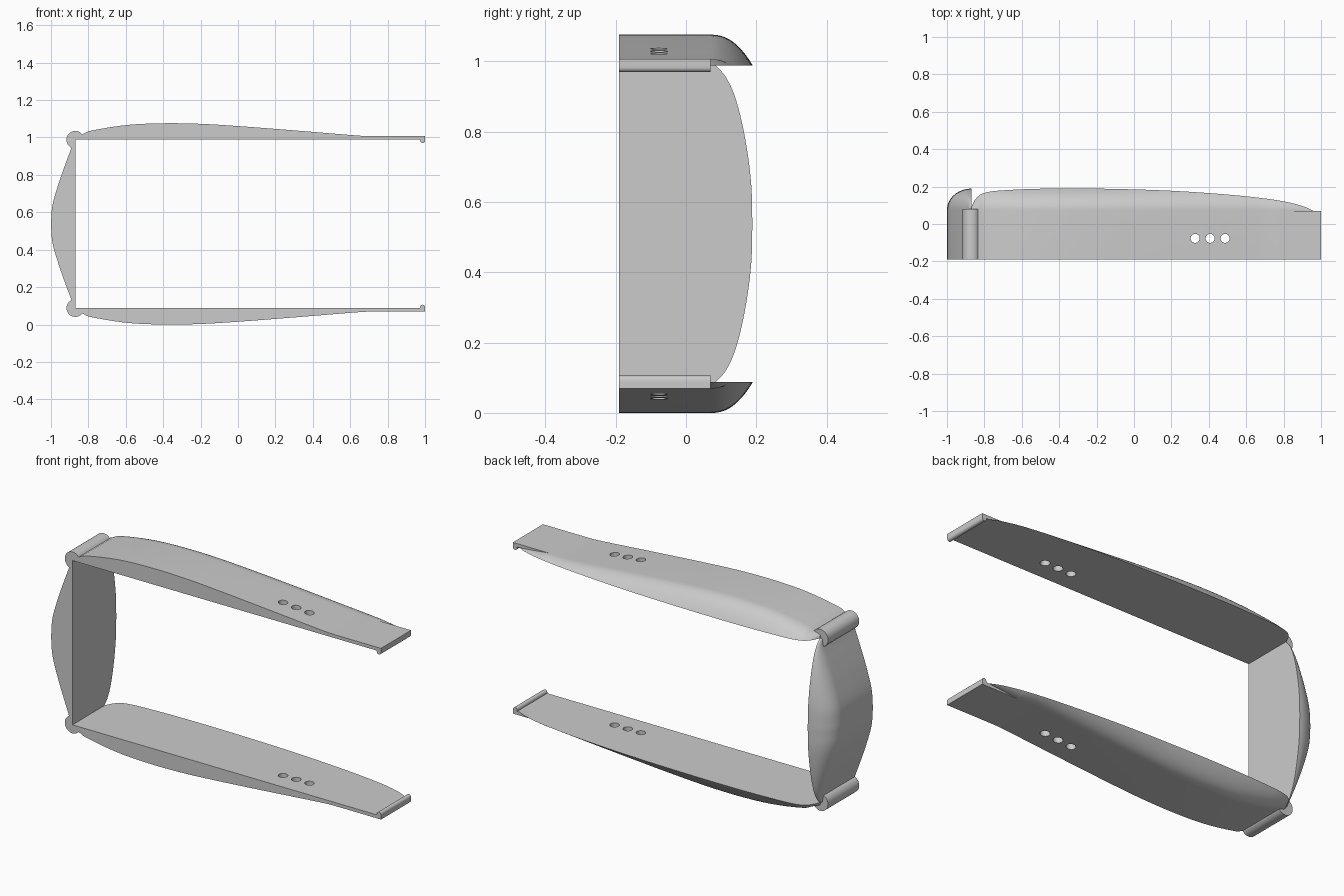
import bpy, bmesh, math

cube = bpy.data.objects.get("Cube")
if cube:
    bpy.data.objects.remove(cube, do_unlink=True)

MID, INNER, BACK = 0.538, 0.988, -0.19   # mirror height, arm inner plane, flat side
HINGE_X = -0.87

grey = bpy.data.materials.new("plain grey")
grey.use_nodes = True
grey.diffuse_color = (0.6, 0.6, 0.6, 1)
grey.node_tree.nodes["Principled BSDF"].inputs["Base Color"].default_value = (0.6, 0.6, 0.6, 1)


def curve(keys, t):
    """Smooth interpolation through (position, value) keys."""
    t = min(max(t, keys[0][0]), keys[-1][0])
    i = max(k for k in range(len(keys) - 1) if keys[k][0] <= t)

    def slope(k):
        a, b = keys[max(k - 1, 0)], keys[min(k + 1, len(keys) - 1)]
        return (b[1] - a[1]) / (b[0] - a[0])
    (x0, y0), (x1, y1) = keys[i], keys[i + 1]
    w = x1 - x0
    s = (t - x0) / w
    return (y0 * (1 + 2 * s) * (1 - s) ** 2 + y1 * s * s * (3 - 2 * s)
            + w * s * (1 - s) * (slope(i) * (1 - s) - slope(i + 1) * s))


def finish(bm, name):
    bmesh.ops.remove_doubles(bm, verts=bm.verts, dist=1e-5)
    bmesh.ops.dissolve_degenerate(bm, edges=bm.edges, dist=1e-5)
    bmesh.ops.recalc_face_normals(bm, faces=bm.faces)
    mesh = bpy.data.meshes.new(name)
    bm.to_mesh(mesh)
    bm.free()
    mesh.materials.append(grey)
    obj = bpy.data.objects.new(name, mesh)
    bpy.context.collection.objects.link(obj)
    return obj


def loft(name, rings):
    bm = bmesh.new()
    loops = [[bm.verts.new(p) for p in ring] for ring in rings]
    n = len(loops[0])
    for a, b in zip(loops, loops[1:]):
        for i in range(n):
            j = (i + 1) % n
            bm.faces.new((a[i], a[j], b[j], b[i]))
    bm.faces.new(loops[0])
    bm.faces.new(loops[-1])
    return finish(bm, name)


def section(height, side_height, start, edge, power, root):
    """Flat slab whose far side rolls down to the inner plane."""
    pts = [(BACK, 0), (BACK, height), (start, height)]
    for k in range(15):
        u = math.sin(math.pi / 2 * k / 14)
        pts.append((start + (edge - start) * u, side_height * max(0, 1 - u ** power) ** root))
    return pts


def smooth(obj):
    bpy.ops.object.select_all(action="DESELECT")
    obj.select_set(True)
    bpy.context.view_layer.objects.active = obj
    bpy.ops.object.shade_smooth_by_angle(angle=math.radians(30))


def prism(name, profile, y1):
    return loft(name, [[(x, y, z) for x, z in profile] for y in (BACK, y1)])


# Arm thickness and outline along its length
arm_height = [(-0.87, 0.018), (-0.83, 0.03), (-0.8, 0.045), (-0.6, 0.078), (-0.4, 0.088),
              (-0.2, 0.085), (0, 0.073), (0.3, 0.05), (0.66, 0.021), (0.72, 0.019), (1, 0.019)]
arm_edge = [(-0.87, 0.09), (-0.85, 0.13), (-0.81, 0.163), (-0.7, 0.18), (-0.4, 0.19), (0, 0.185),
            (0.3, 0.172), (0.6, 0.148), (0.8, 0.121), (0.91, 0.093), (0.96, 0.07)]
stations = sorted({-0.87 + 0.01 * i for i in range(188)} | {-0.865, -0.855})
stations[-1] = 1.0


def build_arm(prefix, place):
    rings = []
    for x in stations:
        h = curve(arm_height, x)
        fade = min(1, max(0, (0.96 - x) / 0.18))
        pts = section(h, h * fade, 0.07, curve(arm_edge, x), 2.3, 1)
        rings.append([(x, y, place(INNER + d)) for y, d in pts])
    arm = loft(prefix + "_arm", rings)

    # Three adjustment holes
    bm = bmesh.new()
    for x in (0.327, 0.407, 0.487):
        made = bmesh.ops.create_cone(bm, cap_ends=True, segments=32,
                                     radius1=0.024, radius2=0.024, depth=0.4)
        bmesh.ops.translate(bm, verts=made["verts"], vec=(x, -0.077, place(INNER)))
    cutter = finish(bm, prefix + "_hole_cutter")
    cutter.hide_render = True
    cut = arm.modifiers.new("holes", "BOOLEAN")
    cut.operation, cut.solver, cut.object = "DIFFERENCE", "EXACT", cutter
    bpy.context.view_layer.objects.active = arm
    bpy.ops.object.modifier_apply(modifier=cut.name)
    bpy.data.objects.remove(cutter, do_unlink=True)
    smooth(arm)

    # Rounded hook at the tip
    arc = [(0.987 + 0.013 * math.cos(a), 0.983 + 0.013 * math.sin(a))
           for a in (math.pi * (1 + k / 10) for k in range(11))]
    hook = [(0.974, 1.005)] + arc + [(1.0, 1.005)]
    smooth(prism(prefix + "_hook", [(x, place(z)) for x, z in hook], 0.07))

    # Three-quarter hinge barrel, open towards the inside corner
    barrel = [(HINGE_X, INNER)]
    for k in range(37):
        a = 1.5 * math.pi * k / 36
        barrel.append((HINGE_X + 0.047 * math.cos(a), INNER + 0.047 * math.sin(a)))
    smooth(prism(prefix + "_hinge", [(x, place(z)) for x, z in barrel], 0.08))


build_arm("upper", lambda z: z)
build_arm("lower", lambda z: 2 * MID - z)

# Bulging panel joining the two hinges, keyed by distance from its middle
panel_depth = [(0, 0.13), (0.1, 0.122), (0.22, 0.088), (0.32, 0.053), (0.41, 0.02), (0.45, 0.012)]
panel_edge = [(0, 0.189), (0.12, 0.185), (0.25, 0.167), (0.36, 0.14), (0.42, 0.112), (0.45, 0.085)]
rings = []
for i in range(-40, 41):
    d = 0.45 * math.sin(math.pi / 2 * i / 40)
    depth = curve(panel_depth, abs(d))
    pts = section(depth, depth, 0.075, curve(panel_edge, abs(d)), 2, 0.5)
    rings.append([(HINGE_X - h, y, MID + d) for y, h in pts])
smooth(loft("end_panel", rings))
